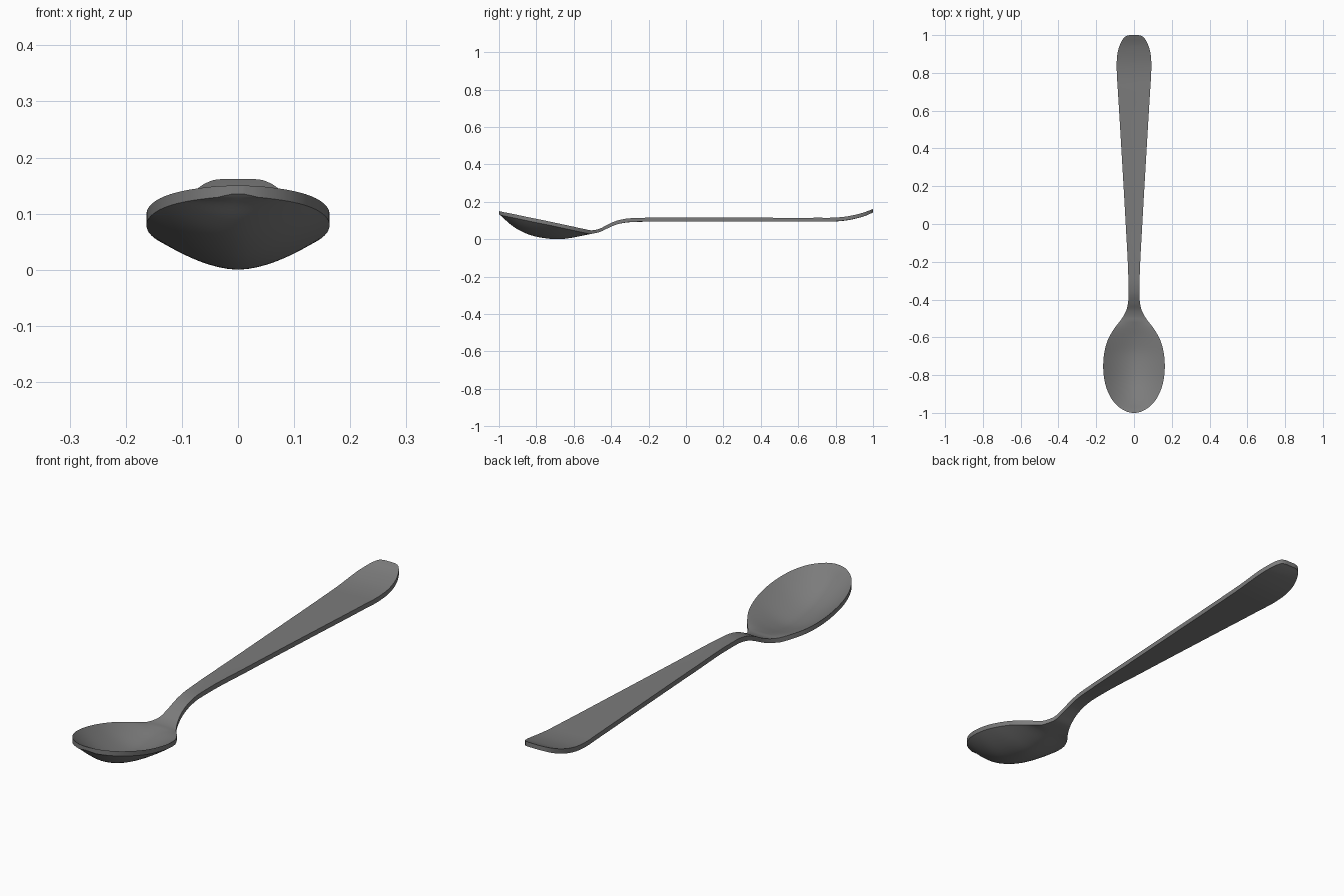
import bpy, bmesh, math
from mathutils import Vector

if "Cube" in bpy.data.objects:
    bpy.data.objects.remove(bpy.data.objects["Cube"])

# Stations along the spoon: y, half width, rim height, underside height at centre
STATIONS = [
    (-1.0, .010, .152, .137), (-.994, .036, .151, .131), (-.98, .064, .148, .119),
    (-.95, .100, .142, .091), (-.90, .133, .132, .055), (-.83, .156, .117, .024),
    (-.75, .163, .101, .007), (-.68, .157, .086, .002), (-.61, .137, .071, .010),
    (-.55, .102, .058, .022), (-.50, .064, .050, .032), (-.46, .042, .059, .041),
    (-.42, .032, .080, .060), (-.37, .029, .101, .081), (-.32, .029, .112, .091),
    (-.25, .031, .116, .095), (0, .044, .117, .096), (.4, .067, .117, .096),
    (.7, .085, .117, .096), (.80, .091, .118, .097), (.86, .0915, .124, .103),
    (.91, .086, .134, .113), (.95, .074, .145, .124), (.98, .058, .156, .136),
    (.995, .042, .162, .143), (1.0, .024, .164, .145)]
STEPS, COLS, THICK, POWER = 5, 28, .02, 1.75


def smooth_path(pts):
    """Hermite spline through the stations, spaced by chord length."""
    p = [Vector(q) for q in pts]
    h = [(b - a).length for a, b in zip(p, p[1:])]
    d = [(b - a) / k for a, b, k in zip(p, p[1:], h)]
    m = [d[0]] + [(d[i - 1] * h[i] + d[i] * h[i - 1]) / (h[i] + h[i - 1])
                  for i in range(1, len(d))] + [d[-1]]
    out = []
    for i, k in enumerate(h):
        for s in range(STEPS):
            t = s / STEPS
            out.append(p[i] * (2*t**3 - 3*t*t + 1) + m[i] * k * (t**3 - 2*t*t + t)
                       + p[i+1] * (3*t*t - 2*t**3) + m[i+1] * k * (t**3 - t*t))
    return out + [p[-1]]


# Spoon body: closed cross-sections lofted from bowl tip to handle end
bm = bmesh.new()
rings = []
for y, w, rim, bot in smooth_path(STATIONS):
    t = min(THICK, rim - bot)
    us = [math.sin(math.pi / 2 * (2 * i / COLS - 1)) for i in range(COLS + 1)]
    top, under = [], []
    for u in us:
        lift = (rim - t - bot) * abs(u) ** POWER
        under.append(bm.verts.new((u * w, y, bot + lift)))
        top.append(bm.verts.new((u * w, y, bot + t + lift)))
    rings.append(under + top[::-1])
n = len(rings[0])
for a, b in zip(rings, rings[1:]):
    for i in range(n):
        j = (i + 1) % n
        bm.faces.new((a[i], a[j], b[j], b[i]))
# End caps
for r in (rings[0], rings[-1]):
    for i in range(COLS):
        bm.faces.new((r[i], r[i + 1], r[n - 2 - i], r[n - 1 - i]))
bmesh.ops.recalc_face_normals(bm, faces=bm.faces)
low = min(v.co.z for v in bm.verts)
bmesh.ops.translate(bm, verts=bm.verts, vec=(0, 0, -low))

mesh = bpy.data.meshes.new("spoon")
bm.to_mesh(mesh)
bm.free()
spoon = bpy.data.objects.new("spoon", mesh)
bpy.context.collection.objects.link(spoon)

steel = bpy.data.materials.new("steel grey")
steel.diffuse_color = (.2, .2, .2, 1)
steel.use_nodes = True
steel.node_tree.nodes["Principled BSDF"].inputs["Base Color"].default_value = steel.diffuse_color
mesh.materials.append(steel)

bpy.context.view_layer.objects.active = spoon
spoon.select_set(True)
bpy.ops.object.shade_smooth_by_angle(angle=math.radians(40))
